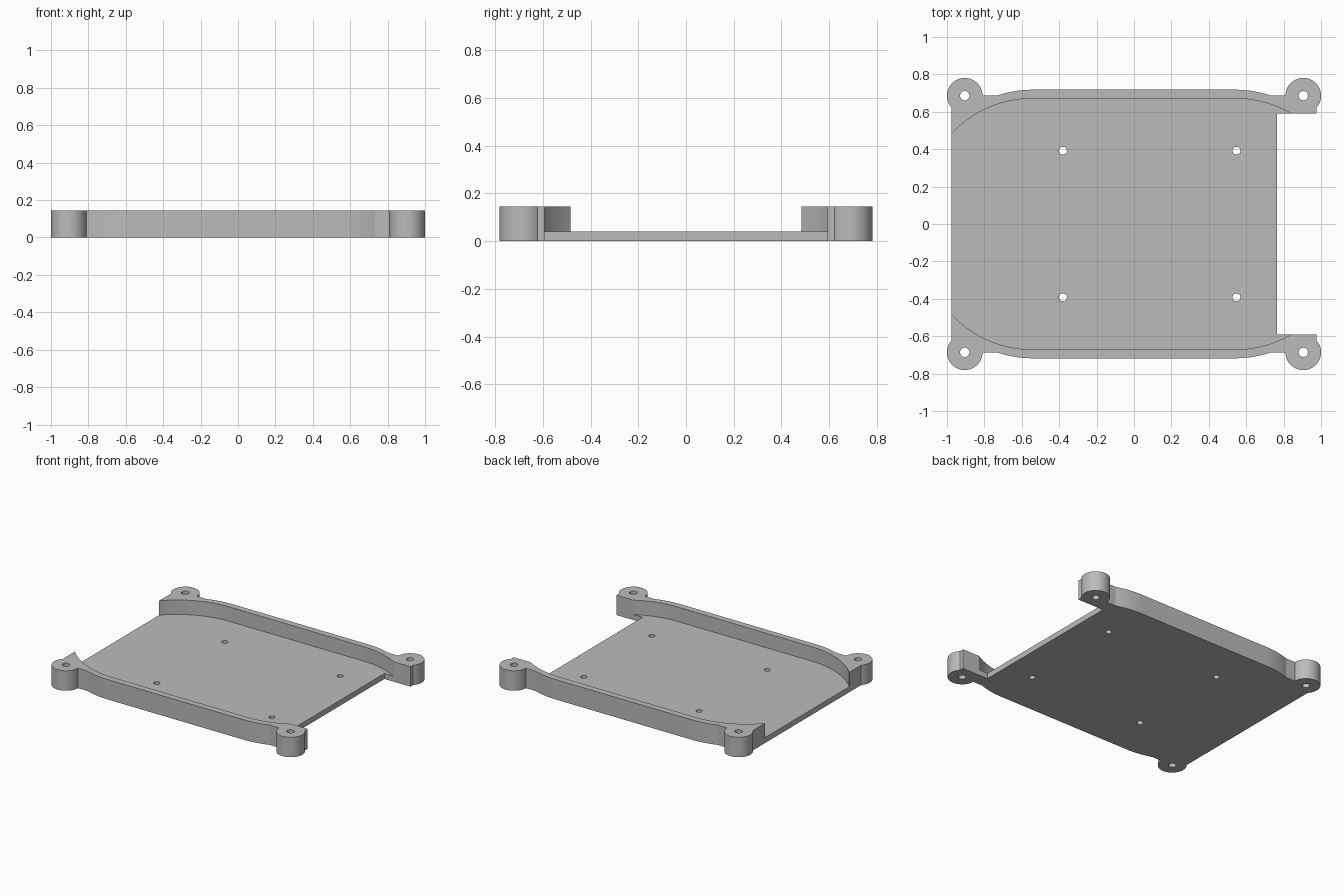
import bpy, bmesh
from math import sin, cos, asin, acos, pi, radians, sqrt

if "Cube" in bpy.data.objects:
    bpy.data.objects.remove(bpy.data.objects["Cube"])

HEIGHT, FLOOR = 0.145, 0.04
EAR_X, EAR_Y, EAR_R = 0.905, 0.686, 0.095
EDGE_X, NOTCH_X, NOTCH_Y = 0.975, 0.765, 0.592
BEND_X, BEND_R = 0.54, 0.6          # where the long walls start to curve
OUTER_Y, INNER_Y = 0.718, 0.671

grey = bpy.data.materials.new("plain grey")
grey.use_nodes = True
grey.diffuse_color = (0.5, 0.5, 0.5, 1)
grey.node_tree.nodes["Principled BSDF"].inputs["Base Color"].default_value = (0.5, 0.5, 0.5, 1)


def arc(cx, cy, r, a0, a1, n=24):
    """Points on an arc from angle a0 to a1."""
    return [(cx + r * cos(a0 + (a1 - a0) * i / n),
             cy + r * sin(a0 + (a1 - a0) * i / n)) for i in range(n + 1)]


def mirror_x(pts):
    return [(-x, y) for x, y in reversed(pts)]


def mirror_y(pts):
    return [(x, -y) for x, y in reversed(pts)]


def prism(name, pts, z0, z1):
    """Extrude a closed counter-clockwise outline from z0 to z1."""
    bm = bmesh.new()
    face = bm.faces.new([bm.verts.new((x, y, z0)) for x, y in pts])
    top = bmesh.ops.extrude_face_region(bm, geom=[face])["geom"]
    bmesh.ops.translate(bm, vec=(0, 0, z1 - z0),
                        verts=[v for v in top if isinstance(v, bmesh.types.BMVert)])
    bmesh.ops.recalc_face_normals(bm, faces=bm.faces)
    mesh = bpy.data.meshes.new(name)
    bm.to_mesh(mesh)
    bm.free()
    mesh.materials.append(grey)
    obj = bpy.data.objects.new(name, mesh)
    bpy.context.collection.objects.link(obj)
    return obj


def cut(target, cutter):
    """Subtract the cutter for good and remove it."""
    cutter.hide_render = True
    mod = target.modifiers.new("cut", 'BOOLEAN')
    mod.operation, mod.solver, mod.object = 'DIFFERENCE', 'EXACT', cutter
    bpy.context.view_layer.objects.active = target
    bpy.ops.object.modifier_apply(modifier=mod.name)
    bpy.data.objects.remove(cutter)


# Outline: screw ear, then the bulging long side
dx = EDGE_X - EAR_X
ear = arc(EAR_X, EAR_Y, EAR_R, -acos(dx / EAR_R), pi, 48)
drop = OUTER_Y - EAR_Y
reach = asin(sqrt(2 * BEND_R * drop - drop ** 2) / BEND_R)
bulge = arc(BEND_X, OUTER_Y - BEND_R, BEND_R, pi / 2 - reach, pi / 2, 12)
corner = ear + bulge
back = [(NOTCH_X, NOTCH_Y), (EDGE_X, NOTCH_Y)] + corner + mirror_x(corner)
tray = prism("tray", back + mirror_y(back), 0, HEIGHT)

# Pocket open at both ends, leaving a curved wall along each long side
bend = arc(BEND_X, INNER_Y - BEND_R, BEND_R, radians(32), pi / 2, 32)
left_bend = mirror_x(arc(BEND_X, INNER_Y - BEND_R, BEND_R, radians(38), pi / 2, 32))
half = [(1.2, bend[0][1])] + bend + left_bend + [(-1.2, left_bend[-1][1])]
cut(tray, prism("pocket_cutter", half + mirror_y(half), FLOOR, 0.4))

# Screw holes in the ears and mounting holes in the floor
holes = [(x, EAR_Y, 0.025) for x in (-EAR_X, EAR_X)] + [(x, 0.392, 0.021) for x in (-0.38, 0.548)]
for x, y, r in holes:
    for side in (-1, 1):
        cut(tray, prism("hole_cutter", arc(x, y * side, r, 0, 2 * pi, 32)[:-1], -0.1, 0.4))

bpy.ops.object.select_all(action='DESELECT')
tray.select_set(True)
bpy.context.view_layer.objects.active = tray
bpy.ops.object.shade_smooth_by_angle(angle=radians(15))
